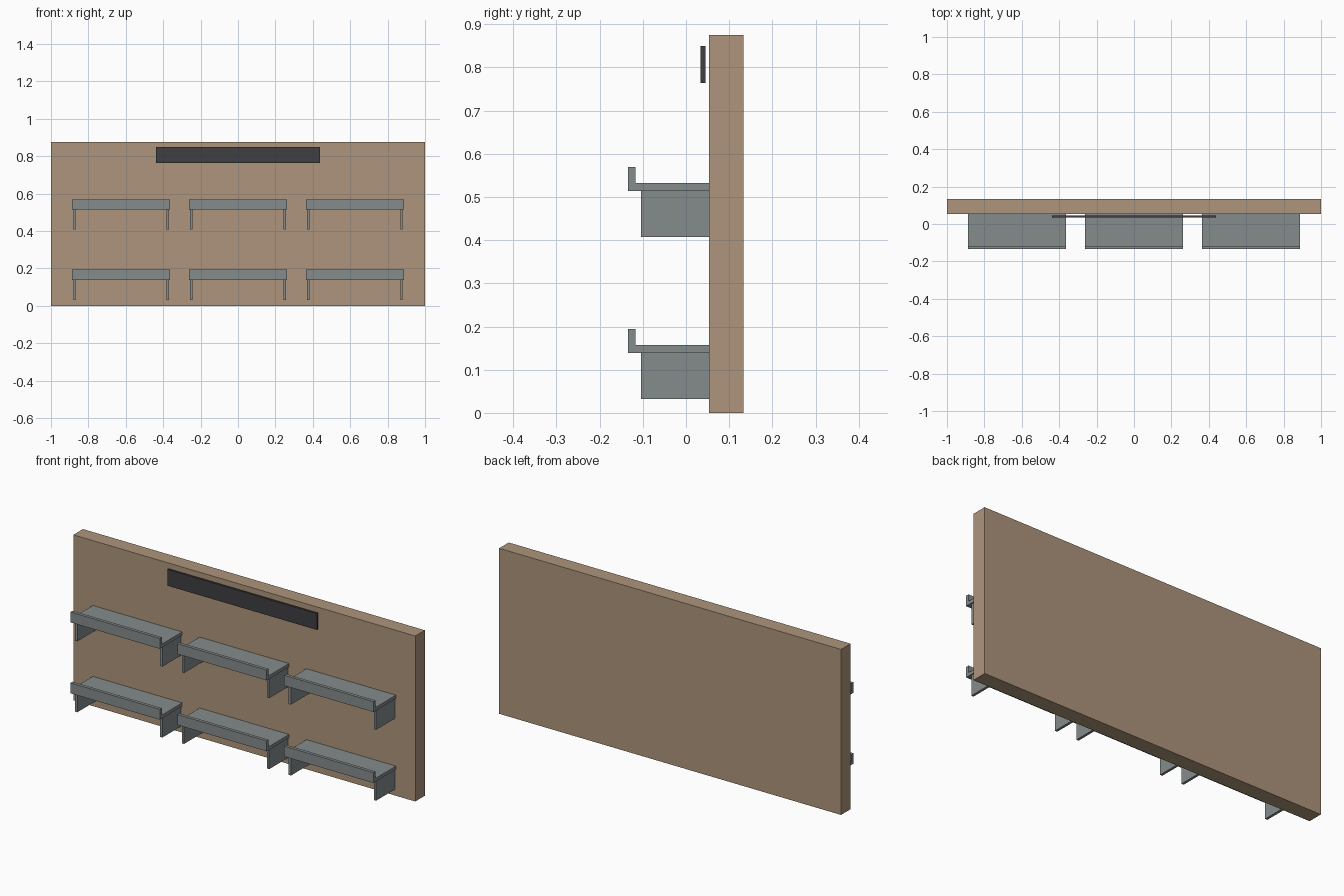
import bpy, bmesh

if "Cube" in bpy.data.objects:
    bpy.data.objects.remove(bpy.data.objects["Cube"])


def material(name, rgb):
    m = bpy.data.materials.new(name)
    m.diffuse_color = (*rgb, 1)
    m.use_nodes = True
    m.node_tree.nodes["Principled BSDF"].inputs["Base Color"].default_value = m.diffuse_color
    return m


wood = material("wood", (0.42, 0.30, 0.20))
metal = material("metal", (0.235, 0.26, 0.265))
dark = material("dark", (0.05, 0.05, 0.055))


def prism(name, profile, x0, x1, mat):
    """Extrude a (y, z) profile along x."""
    bm = bmesh.new()
    face = bm.faces.new([bm.verts.new((x0, y, z)) for y, z in profile])
    ext = bmesh.ops.extrude_face_region(bm, geom=[face])["geom"]
    verts = [v for v in ext if isinstance(v, bmesh.types.BMVert)]
    bmesh.ops.translate(bm, verts=verts, vec=(x1 - x0, 0, 0))
    bmesh.ops.recalc_face_normals(bm, faces=bm.faces)
    mesh = bpy.data.meshes.new(name)
    bm.to_mesh(mesh)
    bm.free()
    mesh.materials.append(mat)
    obj = bpy.data.objects.new(name, mesh)
    bpy.context.collection.objects.link(obj)


def rect(y0, y1, z0, z1):
    return [(y0, z0), (y1, z0), (y1, z1), (y0, z1)]


# Back board and the thin dark panel floating just in front of it
BACK = 0.053
prism("back_board", rect(BACK, 0.133, 0, 0.875), -1, 1, wood)
prism("header_panel", rect(0.034, 0.045, 0.764, 0.85), -0.4375, 0.4375, dark)

# Two rows of three lipped shelves, each on a pair of bracket plates
HALF = 0.2615
for row, z in (("lower", 0.139), ("upper", 0.514)):
    for col, x in (("left", -0.625), ("middle", 0), ("right", 0.625)):
        tray = [(BACK, z), (-0.134, z), (-0.134, z + 0.055),
                (-0.117, z + 0.055), (-0.117, z + 0.018), (BACK, z + 0.018)]
        prism(f"{row}_{col}_shelf", tray, x - HALF, x + HALF, metal)
        for side, s in (("left", -1), ("right", 1)):
            cx = x + s * (HALF - 0.0125)
            prism(f"{row}_{col}_{side}_bracket", rect(-0.104, BACK, z - 0.107, z),
                  cx - 0.0065, cx + 0.0065, metal)
